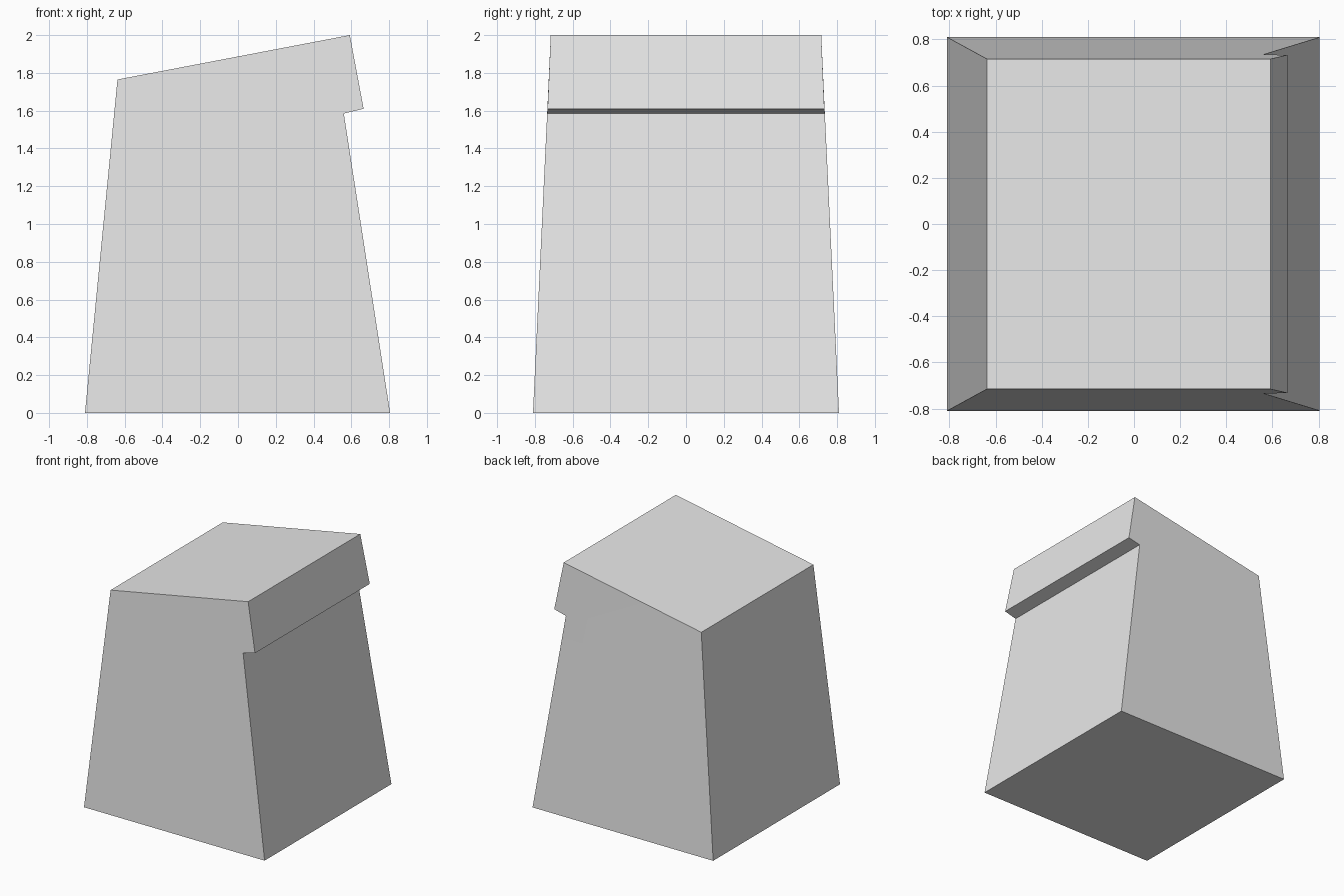
import bpy
import bmesh

cube = bpy.data.objects.get("Cube")
if cube:
    bpy.data.objects.remove(cube, do_unlink=True)

# Single plain grey finish
grey = bpy.data.materials.new("light_grey")
grey.use_nodes = True
colour = (0.8, 0.8, 0.8, 1.0)
grey.diffuse_color = colour
grey.node_tree.nodes["Principled BSDF"].inputs["Base Color"].default_value = colour

# Side profile as x, height and half depth: base, notch, overhanging lip, sloped roof
profile = [
    (-0.81, 0.0, 0.81),
    (0.805, 0.0, 0.81),
    (0.56, 1.585, 0.735),
    (0.665, 1.61, 0.733),
    (0.592, 2.0, 0.716),
    (-0.638, 1.765, 0.716),
]

bm = bmesh.new()
front = [bm.verts.new((x, -d, z)) for x, z, d in profile]
back = [bm.verts.new((x, d, z)) for x, z, d in profile]

# Walls, lip, roof and floor around the profile
count = len(profile)
for i in range(count):
    j = (i + 1) % count
    bm.faces.new((front[i], front[j], back[j], back[i]))

# Front and back sides, each split into tapered body and head
for ring in (front, back):
    bm.faces.new((ring[0], ring[1], ring[2], ring[5]))
    bm.faces.new(ring[2:])

bmesh.ops.recalc_face_normals(bm, faces=bm.faces[:])
mesh = bpy.data.meshes.new("tapered_block")
bm.to_mesh(mesh)
bm.free()
mesh.materials.append(grey)

block = bpy.data.objects.new("tapered_block", mesh)
bpy.context.collection.objects.link(block)

# Flat faces blend only where the sides are nearly coplanar
bpy.context.view_layer.objects.active = block
block.select_set(True)
bpy.ops.object.shade_smooth_by_angle()
